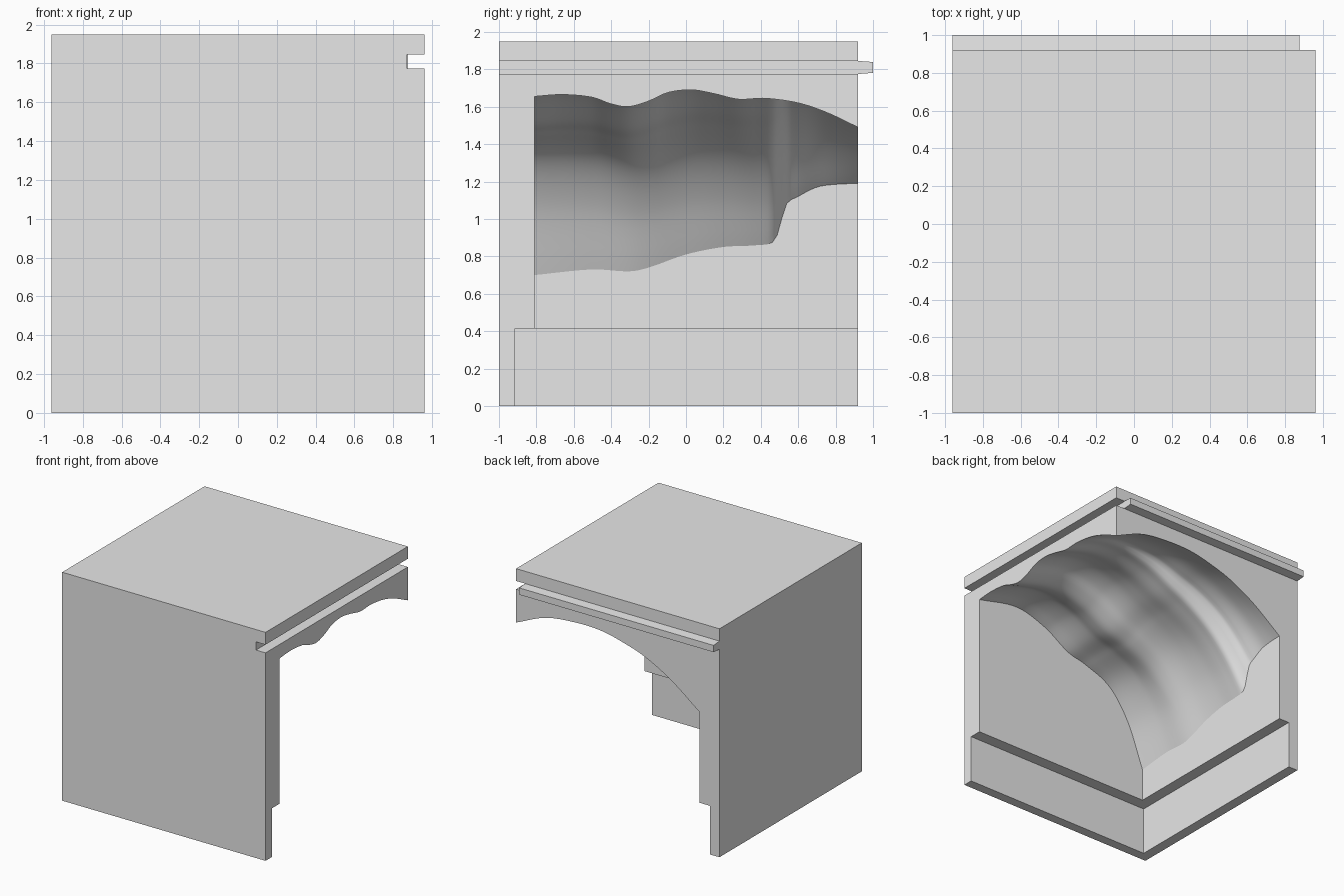
import bpy
import bmesh

if "Cube" in bpy.data.objects:
    bpy.data.objects.remove(bpy.data.objects["Cube"], do_unlink=True)

grey = bpy.data.materials.new("stone_grey")
grey.use_nodes = True
grey.diffuse_color = (0.8, 0.8, 0.8, 1)
grey.node_tree.nodes["Principled BSDF"].inputs["Base Color"].default_value = (0.8, 0.8, 0.8, 1)

X0, X1, Y0, Y1 = -0.77, 0.96, -0.81, 0.92   # cave extent
GRID = 70


def add_object(name, bm):
    bmesh.ops.recalc_face_normals(bm, faces=bm.faces)
    mesh = bpy.data.meshes.new(name)
    bm.to_mesh(mesh)
    bm.free()
    mesh.materials.append(grey)
    obj = bpy.data.objects.new(name, mesh)
    bpy.context.collection.objects.link(obj)
    return obj


def box(name, low, high):
    bm = bmesh.new()
    bmesh.ops.create_cube(bm, size=1)
    for v in bm.verts:
        v.co = [high[i] if v.co[i] > 0 else low[i] for i in range(3)]
    return add_object(name, bm)


def curve(points):
    """Smooth height function through (position, height) points."""
    n = len(points)

    def slope(i):
        a, b = points[max(i - 1, 0)], points[min(i + 1, n - 1)]
        return (b[1] - a[1]) / (b[0] - a[0])

    def height(t):
        t = min(max(t, points[0][0]), points[-1][0])
        i = next(k for k in range(n - 1) if t <= points[k + 1][0])
        (a, za), (b, zb) = points[i], points[i + 1]
        w, s = b - a, (t - a) / (b - a)
        h = s * s * (3 - 2 * s)
        return (za * (1 - h) + zb * h + w * slope(i) * s * (1 - s) ** 2
                - w * slope(i + 1) * s * s * (1 - s))
    return height


# Outlines of the cave roof on its four sides
front = curve([(X0, .70), (-.62, 1.08), (-.43, 1.34), (-.17, 1.46), (.02, 1.51),
               (.26, 1.65), (.56, 1.73), (X1, 1.655)])
back = curve([(X0, 1.19), (-.5, 1.39), (-.26, 1.52), (-.05, 1.59), (.16, 1.635),
              (.4, 1.64), (.68, 1.605), (X1, 1.49)])
wall = curve([(Y0, .70), (-.5, .73), (-.3, .72), (-.2, .74), (0, .81), (.2, .85),
              (.38, .86), (.47, .88), (.5, .95), (.53, 1.07), (.6, 1.12), (.7, 1.17),
              (.8, 1.185), (Y1, 1.19)])
rim = curve([(Y0, 1.655), (-.66, 1.665), (-.5, 1.65), (-.4, 1.615), (-.31, 1.6),
             (-.2, 1.63), (-.1, 1.675), (.03, 1.69), (.15, 1.67), (.28, 1.64),
             (.42, 1.645), (.6, 1.62), (.75, 1.57), (Y1, 1.49)])


def roof(x, y):
    """Blend the four outlines into one surface."""
    x, y = min(x, X1), min(y, Y1)
    u, v = (x - X0) / (X1 - X0), (y - Y0) / (Y1 - Y0)
    f = (1 - u) ** 1.5

    def across(p):
        return front(p) * (1 - v) + back(p) * v
    return (across(x) + f * (wall(y) - across(X0))
            + (1 - f) * (rim(y) - across(X1)))


# Cave-shaped cutter, running past the two open sides
bm = bmesh.new()
for top in (True, False):
    verts = bmesh.ops.create_grid(bm, x_segments=GRID, y_segments=GRID, size=0.5)["verts"]
    for v in verts:
        x = X0 + (v.co.x + .5) * (X1 - X0) * GRID / (GRID - 2)
        y = Y0 + (v.co.y + .5) * (Y1 - Y0) * GRID / (GRID - 2)
        v.co = (x, y, roof(x, y) if top else 0.3)
bmesh.ops.bridge_loops(bm, edges=[e for e in bm.edges if e.is_boundary])
cave = add_object("cave_cutter", bm)

# Recess behind the base and groove beside the top slab
base = box("base_cutter", (-.87, -.915, -.2), (1.2, 1.2, .415))
groove = box("groove_cutter", (.87, -1.2, 1.775), (1.2, 1.2, 1.845))

# Block body with the hollow corner
body = box("cave_block", (-.96, -1, 0), (.96, .92, 1.95))
bpy.context.view_layer.objects.active = body
for cutter in (cave, base, groove):
    mod = body.modifiers.new(cutter.name, 'BOOLEAN')
    mod.operation = 'DIFFERENCE'
    mod.solver = 'EXACT'
    mod.object = cutter
    bpy.ops.object.modifier_apply(modifier=mod.name)
    bpy.data.objects.remove(cutter, do_unlink=True)

# Smooth the small rock faces, keep the large walls flat
for face in body.data.polygons:
    face.use_smooth = face.area < 0.006
    face.material_index = 0

# Tapered tongue along the back
tongue = box("back_tongue", (-.96, .92, 1.775), (.875, 1, 1.845))
for v in tongue.data.vertices:
    if v.co.y > .95:
        v.co.z += .006 if v.co.z < 1.81 else -.006
